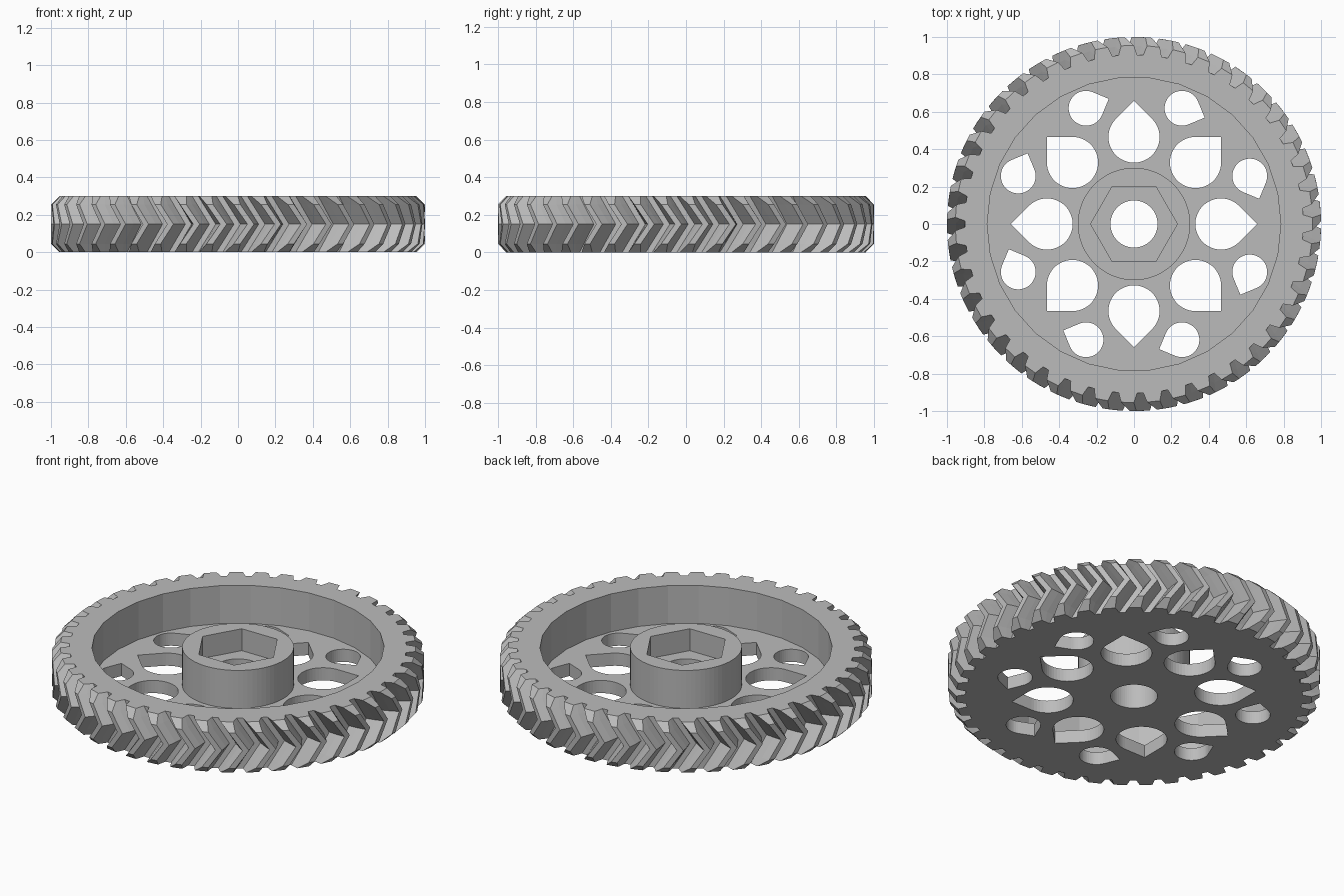
import bpy, bmesh
from math import pi, sin, cos, radians, sqrt

if "Cube" in bpy.data.objects:
    bpy.data.objects.remove(bpy.data.objects["Cube"], do_unlink=True)

HEIGHT, FLOOR = 0.30, 0.075
MID = HEIGHT / 2
TEETH, TWIST = 43, radians(6)
ROOT, TIP, CHAMFER = 0.905, 1.0, 0.045
BORE, HUB, HEX, POCKET = 0.126, 0.30, 0.232, 0.785

grey = bpy.data.materials.new("plain grey")
grey.use_nodes = True
colour = (0.50, 0.50, 0.50, 1)
grey.diffuse_color = colour
grey.node_tree.nodes["Principled BSDF"].inputs["Base Color"].default_value = colour


def make_object(name, bm):
    bmesh.ops.recalc_face_normals(bm, faces=bm.faces)
    mesh = bpy.data.meshes.new(name)
    bm.to_mesh(mesh)
    bm.free()
    mesh.materials.append(grey)
    obj = bpy.data.objects.new(name, mesh)
    bpy.context.collection.objects.link(obj)
    return obj


def loft(bm, rings):
    """Closed solid through rings of (x, y, z) points."""
    loops = [[bm.verts.new(p) for p in ring] for ring in rings]
    n = len(loops[0])
    for low, high in zip(loops, loops[1:]):
        for i in range(n):
            j = (i + 1) % n
            bm.faces.new((low[i], low[j], high[j], high[i]))
    bm.faces.new(loops[0][::-1])
    bm.faces.new(loops[-1])


def prism(bm, outline, z0, z1):
    loft(bm, [[(x, y, z) for x, y in outline] for z in (z0, z1)])


def polygon(radius, sides):
    return [(radius * cos(2 * pi * i / sides), radius * sin(2 * pi * i / sides))
            for i in range(sides)]


def teardrop(distance, angle, radius, heading, steps=36):
    """Circle with a right-angled point aimed along heading."""
    cx, cy = distance * cos(angle), distance * sin(angle)
    arc = [heading + pi / 4 + 1.5 * pi * i / steps for i in range(steps + 1)]
    points = [(cx + radius * cos(a), cy + radius * sin(a)) for a in arc]
    reach = radius * sqrt(2)
    points.append((cx + reach * cos(heading), cy + reach * sin(heading)))
    return points


def cut(obj, bm):
    """Subtract the solid in bm from obj."""
    cutter = make_object("cutter", bm)
    cutter.hide_render = True
    mod = obj.modifiers.new("cut", 'BOOLEAN')
    mod.operation, mod.solver, mod.object = 'DIFFERENCE', 'EXACT', cutter
    bpy.context.view_layer.objects.active = obj
    bpy.ops.object.modifier_apply(modifier=mod.name)
    bpy.data.objects.remove(cutter, do_unlink=True)


def half_width(r):
    """Half of a tooth's width at radius r, as a share of the pitch."""
    t = (r - ROOT) / (TIP - ROOT)
    return 0.37 - 0.25 * t + 0.02 * t * (1 - t)


def tooth_ring(z):
    """Toothed outline at height z: chamfered at the ends, twisted towards mid height."""
    away = abs(z - MID)
    tip = TIP - max(0, away - (MID - CHAMFER))
    turn = TWIST * (1 - away / MID)
    radii = [ROOT, (ROOT + tip) / 2, tip]
    flank = [(-half_width(r), r) for r in radii]
    flank += [(half_width(r), r) for r in reversed(radii)]
    pitch = 2 * pi / TEETH
    return [(r * cos(a), r * sin(a), z) for k in range(TEETH)
            for r, a in ((r, (k + w) * pitch + turn) for w, r in flank)]


# Toothed wheel with herringbone teeth
bm = bmesh.new()
loft(bm, [tooth_ring(z) for z in (0, CHAMFER, MID, HEIGHT - CHAMFER, HEIGHT)])
wheel = make_object("toothed_wheel", bm)

# Recess inside the rim
bm = bmesh.new()
prism(bm, polygon(POCKET, 30), FLOOR, HEIGHT + 0.1)
cut(wheel, bm)

# Bore and two circles of teardrop holes through the web
bm = bmesh.new()
prism(bm, polygon(BORE, 64), -0.1, FLOOR + 0.1)
for k in range(8):
    a = k * pi / 4
    b = a + pi / 8
    prism(bm, teardrop(0.465, a, 0.137, a), -0.1, FLOOR + 0.1)
    prism(bm, teardrop(0.67, b, 0.093, b - pi / 2), -0.1, FLOOR + 0.1)
cut(wheel, bm)

# Hub with a bore and a hexagonal socket
bm = bmesh.new()
prism(bm, polygon(HUB, 72), FLOOR, HEIGHT)
hub = make_object("hub", bm)
bm = bmesh.new()
prism(bm, polygon(BORE, 64), FLOOR - 0.1, HEIGHT + 0.1)
cut(hub, bm)
bm = bmesh.new()
prism(bm, polygon(HEX, 6), HEIGHT - 0.13, HEIGHT + 0.1)
cut(hub, bm)
